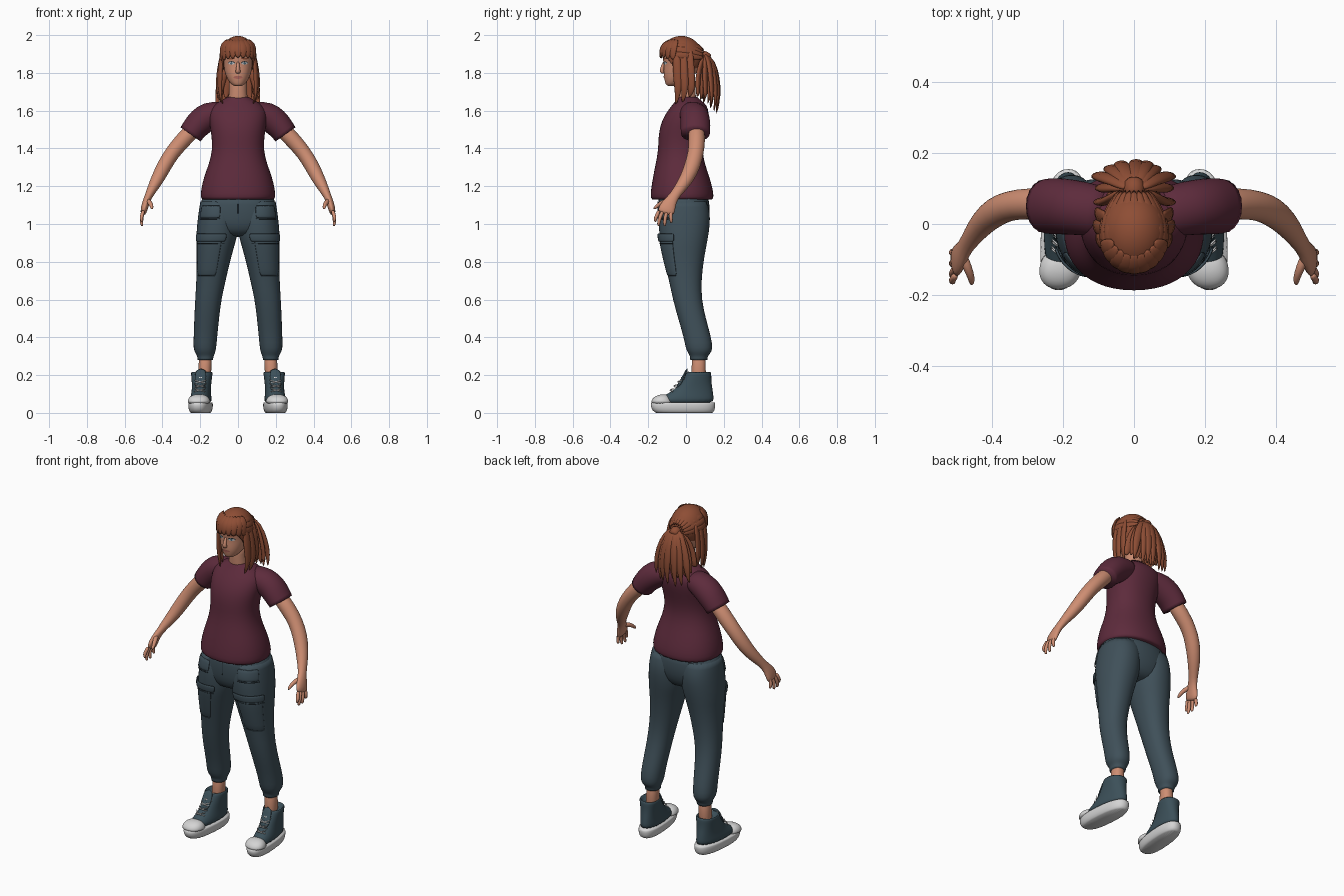
import bpy, bmesh, math, random
from mathutils import Vector, Matrix

random.seed(4)
if "Cube" in bpy.data.objects:
    bpy.data.objects.remove(bpy.data.objects["Cube"])


def material(name, *rgb):
    m = bpy.data.materials.new(name)
    m.use_nodes = True
    m.diffuse_color = (*rgb, 1)
    m.node_tree.nodes["Principled BSDF"].inputs["Base Color"].default_value = (*rgb, 1)
    return m


SKIN = material("skin", .62, .27, .17)
HAIR = material("auburn hair", .27, .075, .035)
SHIRT = material("maroon cotton", .11, .024, .045)
TROUSER = material("slate cloth", .05, .08, .1)
CANVAS = material("blue grey canvas", .045, .08, .1)
RUBBER = material("white rubber", .66, .66, .66)
LIPS = material("lips", .45, .14, .11)
EYE = material("eye white", .6, .6, .6)
IRIS = material("blue iris", .08, .15, .2)
SEAM = material("dark seam", .02, .032, .04)


def finish(name, bm, mat, mirror=False, levels=1, thick=0, move=None):
    """Turn a bmesh into a smooth object with its modifiers."""
    bmesh.ops.recalc_face_normals(bm, faces=bm.faces)
    me = bpy.data.meshes.new(name)
    bm.to_mesh(me)
    bm.free()
    me.materials.append(mat)
    if move:
        me.transform(move)
    me.shade_smooth()
    ob = bpy.data.objects.new(name, me)
    bpy.context.collection.objects.link(ob)
    if thick:
        ob.modifiers.new("Solid", "SOLIDIFY").thickness = thick
    if levels:
        sub = ob.modifiers.new("Smooth", "SUBSURF")
        sub.levels = sub.render_levels = levels
    if mirror:
        ob.modifiers.new("Mirror", "MIRROR")
    return ob


def loft(name, rings, mat, closed=True, sharp=False, **kw):
    """Bridge rings of points; closed rings get end caps."""
    bm = bmesh.new()
    crease = bm.edges.layers.float.new("crease_edge")
    rows = [[bm.verts.new(p) for p in ring] for ring in rings]
    n = len(rows[0])
    for a, b in zip(rows, rows[1:]):
        for i in range(n if closed else n - 1):
            j = (i + 1) % n
            bm.faces.new((a[i], a[j], b[j], b[i]))
    if closed:
        for row in (rows[0], rows[-1]):
            cap = bm.faces.new(row)
            for e in cap.edges:
                e[crease] = .8 if sharp else 0
    return finish(name, bm, mat, **kw)


def power(c, p):
    return math.copysign(abs(c) ** (2 / p), c)


def stack(name, rows, mat, p=2.2, n=24, arc=None, grow=0, **kw):
    """Horizontal rings, each given as z, x from, x to, y from, y to."""
    a0, a1 = arc or (0, 360)
    steps = n if arc is None else n - 1
    rings = []
    for z, x0, x1, y0, y1 in rows:
        ring = []
        for i in range(n):
            t = math.radians(a0 + (a1 - a0) * i / steps)
            ring.append(((x0 + x1) / 2 + ((x1 - x0) / 2 + grow) * power(math.cos(t), p),
                         (y0 + y1) / 2 + ((y1 - y0) / 2 + grow) * power(math.sin(t), p), z))
        rings.append(ring)
    return loft(name, rings, mat, closed=arc is None, **kw)


def even(rows):
    return [(z, -w, w, y0, y1) for z, w, y0, y1 in rows]


def at(rows, z):
    """Interpolate a stack row at height z."""
    for a, b in zip(rows, rows[1:]):
        if a[0] >= z >= b[0]:
            f = (a[0] - z) / (a[0] - b[0])
            return tuple(u + (v - u) * f for u, v in zip(a, b))


def tube(name, path, mat, ref=(0, 1, 0), n=12, **kw):
    """Elliptical rings along a path of (point, radius across, radius along ref)."""
    pts = [Vector(q[0]) for q in path]
    rings = []
    for i, (q, a, b) in enumerate(path):
        t = (pts[min(i + 1, len(pts) - 1)] - pts[max(i - 1, 0)]).normalized()
        v = Vector(ref)
        v = (v - t * v.dot(t)).normalized()
        u = v.cross(t)
        rings.append([pts[i] + u * a * math.cos(k * math.tau / n) + v * b * math.sin(k * math.tau / n)
                      for k in range(n)])
    return loft(name, rings, mat, **kw)


def lock(name, pts, wide, thin, ref=(1, 0, 0), **kw):
    """A flattened tapering lock of hair."""
    shape = [.6, 1, 1, .8, .15] if len(pts) == 5 else [.5, 1, .9, .5]
    return tube(name, [(q, thin * s, wide * s) for q, s in zip(pts, shape)], HAIR, ref, n=8, **kw)


# Shirt: body and sleeves
stack("shirt_body", even([
    (1.13, .19, -.18, .14), (1.14, .2, -.19, .148), (1.18, .198, -.187, .145), (1.25, .182, -.176, .125),
    (1.32, .154, -.161, .1), (1.39, .137, -.148, .086), (1.46, .14, -.147, .095), (1.52, .15, -.138, .11),
    (1.57, .155, -.117, .12), (1.61, .15, -.09, .12), (1.64, .118, -.065, .1), (1.66, .075, -.05, .072),
    (1.672, .058, -.042, .06)]), SHIRT, sharp=True)
tube("sleeve", [((.07, .03, 1.595), .055, .07), ((.15, .045, 1.577), .077, .077), ((.2, .05, 1.54), .076, .08),
                ((.23, .05, 1.505), .068, .08), ((.252, .05, 1.474), .066, .077)],
     SHIRT, n=20, mirror=True, sharp=True)

# Arms, hands and fingers
tube("arm", [((.2, .055, 1.54), .045, .045), ((.3, .058, 1.435), .044, .045), ((.35, .052, 1.375), .04, .042),
             ((.39, .035, 1.31), .04, .044), ((.425, .005, 1.24), .036, .038), ((.455, -.035, 1.185), .027, .03),
             ((.475, -.065, 1.145), .02, .026), ((.487, -.085, 1.115), .02, .036),
             ((.497, -.102, 1.08), .019, .046), ((.503, -.11, 1.05), .014, .044)], SKIN, n=16, mirror=True)
for finger, base, tip, low in (("index", -.142, -.162, 1.015), ("middle", -.12, -.145, .993),
                               ("ring", -.098, -.113, .993), ("little", -.078, -.078, 1.01)):
    tube(finger + "_finger", [((.5, base, 1.075), .011, .011), ((.51, (base + tip) / 2 - .004, 1.04), .011, .011),
                              ((.512, tip, low + .015), .01, .01), ((.506, tip, low - .006), .007, .007)],
         SKIN, n=8, mirror=True)
tube("thumb", [((.482, -.085, 1.125), .015, .015), ((.467, -.125, 1.115), .014, .014),
               ((.457, -.15, 1.098), .011, .011), ((.455, -.172, 1.078), .007, .007)],
     SKIN, ref=(1, 0, 0), n=8, mirror=True)

# Trousers: hips, legs, pockets and seams
stack("hips", even([(1.18, .185, -.15, .12), (1.1, .205, -.15, .126), (1.03, .213, -.148, .125),
                    (.97, .19, -.135, .105), (.93, .1, -.1, .07)]), TROUSER)
leg = [(1.12, .0, .2, -.13, .11), (1.06, .0, .21, -.144, .128), (1, .0, .217, -.147, .128),
       (.93, .004, .222, -.14, .118), (.88, .02, .222, -.133, .108), (.8, .042, .219, -.115, .093),
       (.7, .065, .221, -.09, .082), (.6, .088, .227, -.07, .083), (.5, .1, .232, -.042, .105),
       (.4, .11, .235, -.012, .134), (.34, .115, .237, -.002, .142), (.315, .122, .226, .012, .13),
       (.3, .13, .215, .022, .114), (.28, .132, .214, .022, .113)]
stack("trouser_leg", leg, TROUSER, mirror=True, sharp=True)
panels = (("cargo_pocket", (-105, -25), (.92, .88, .8, .72), .004), ("pocket_flap", (-115, -20), (.95, .93, .905), .011),
          ("hip_pocket", (-95, -30), (1.1, 1.06, 1.03), .004))
for name, arc, heights, grow in panels:
    stack(name, [at(leg, z) for z in heights], TROUSER, n=10, arc=arc, grow=grow, thick=.008, mirror=True)
for name, arc, z in (("hip_seam", (-95, -30), 1.03), ("flap_seam", (-115, -20), .9)):
    stack(name, [at(leg, z), at(leg, z - .005)], SEAM, n=10, arc=arc, grow=.006, thick=.003, mirror=True)
tube("fly_seam", [((0, -.149, 1.13), .002, .002), ((0, -.15, 1.03), .002, .002)], SEAM, n=6)
stack("ankle", [(.32, .136, .208, .03, .106), (.25, .142, .208, .032, .103), (.15, .14, .215, .02, .11)],
      SKIN, mirror=True)

# Shoes, sheared so that the toes point slightly outward
splay = Matrix(((1, -.08, 0, .197), (0, 1, 0, 0), (0, 0, 1, 0), (0, 0, 0, 1)))
shoe = dict(mirror=True, move=splay)
stack("shoe_sole", even([(0, .05, -.16, .14), (.012, .06, -.18, .153), (.04, .064, -.19, .157),
                         (.056, .061, -.185, .155)]), RUBBER, p=2.5, sharp=True, **shoe)
stack("shoe_upper", even([(.045, .057, -.165, .15), (.08, .055, -.14, .147), (.1, .052, -.1, .145),
                          (.125, .05, -.06, .141), (.155, .051, -.033, .136), (.19, .055, -.01, .134),
                          (.215, .058, .002, .135), (.219, .05, .012, .124), (.19, .04, .02, .115)]),
      CANVAS, **shoe)
stack("toe_cap", even([(.045, .062, -.187, -.06), (.065, .06, -.184, -.07), (.083, .052, -.172, -.08),
                       (.094, .035, -.15, -.095), (.098, .015, -.13, -.11)]), RUBBER, **shoe)
tube("shoe_tongue", [((0, -.05, .125), .012, .03), ((0, -.015, .18), .01, .032), ((0, .008, .237), .006, .03)],
     CANVAS, ref=(1, 0, 0), **shoe)
for i in range(5):
    y, z = -.088 + .02 * i, .112 + .022 * i
    for s in (-1, 1):
        tube("shoe_lace", [((-.034 * s, y + .022, z), .004, .004), ((0, y - .006, z + .008), .004, .004),
                           ((.034 * s, y + .03, z + .018), .004, .004)], RUBBER, n=6, **shoe)

# Neck and head
stack("neck", even([(1.62, .06, -.045, .065), (1.68, .048, -.045, .05), (1.73, .047, -.05, .05),
                    (1.78, .05, -.05, .055)]), SKIN)
head = stack("head", even([
    (1.73, .018, -.098, -.05), (1.738, .034, -.107, -.03), (1.757, .051, -.113, .01), (1.785, .065, -.119, .045),
    (1.82, .075, -.119, .07), (1.85, .08, -.118, .08), (1.88, .083, -.126, .083), (1.92, .083, -.124, .082),
    (1.955, .07, -.105, .065), (1.975, .04, -.07, .03)]), SKIN, levels=2)
tube("nose", [((0, -.115, 1.862), .006, .008), ((0, -.125, 1.83), .01, .009), ((0, -.13, 1.808), .013, .015),
              ((0, -.119, 1.797), .007, .012)], SKIN, ref=(1, 0, 0), n=10)
tube("ear", [((.079, -.005, 1.865), .008, .012), ((.086, .005, 1.845), .009, .019), ((.08, -.008, 1.81), .006, .01)],
     SKIN, n=8, mirror=True)


def face_patch(name, x, z, w, h, mat, lift, mirror=True):
    """A thin oval laid on the face."""
    bm = bmesh.new()
    bmesh.ops.create_circle(bm, cap_ends=True, cap_tris=True, segments=16, radius=1)
    move = Matrix.Translation((x, -.25, z)) @ Matrix.Rotation(math.pi / 2, 4, "X") @ Matrix.Diagonal((w, h, 1, 1))
    ob = finish(name, bm, mat, levels=0, move=move)
    wrap = ob.modifiers.new("Lay", "SHRINKWRAP")
    wrap.target, wrap.wrap_method, wrap.use_project_y = head, "PROJECT", True
    wrap.wrap_mode, wrap.offset = "ABOVE_SURFACE", lift
    if mirror:
        ob.modifiers.new("Mirror", "MIRROR")


face_patch("eye_lashes", .034, 1.853, .018, .009, SEAM, .001)
face_patch("eye_white", .034, 1.851, .016, .007, EYE, .002)
face_patch("iris", .034, 1.851, .006, .0065, IRIS, .003)
face_patch("eyebrow", .036, 1.876, .021, .004, HAIR, .002)
face_patch("mouth", 0, 1.776, .024, .008, LIPS, .002, False)

# Hair cap, cut along the hairline
bm = bmesh.new()
bmesh.ops.create_uvsphere(bm, u_segments=28, v_segments=18, radius=1)
bm.transform(Matrix.Translation((0, -.025, 1.885)) @ Matrix.Diagonal((.097, .115, .111, 1)))
bmesh.ops.bisect_plane(bm, geom=bm.verts[:] + bm.edges[:] + bm.faces[:], plane_co=(0, -.13, 1.91),
                       plane_no=(0, 1.2, 1), clear_inner=True)
finish("hair_cap", bm, HAIR, thick=.006)

# Combed locks running back to the hair tie
for i in range(11):
    a = math.radians(-85 + 17 * i)
    s, c = math.sin(a), math.cos(a)
    lock("combed_lock", [(.072 * s, -.095, 1.9 + .06 * c), (.095 * s, -.045, 1.888 + .102 * c),
                         (.092 * s, .02, 1.88 + .104 * c), (.04 * s, .1, 1.875 + .045 * c)],
         .022, .009, ref=(c, 0, -s))

# Fringe
for i in range(9):
    a = math.radians(-68 + 17 * i)
    s, c = math.sin(a), math.cos(a)
    low = 1.882 - .02 * abs(s) + random.uniform(-.006, .006)
    lock("fringe_lock", [(.06 * s, -.03 - .05 * c, 1.978), (.085 * s, -.03 - .09 * c, 1.955),
                         (.095 * s, -.03 - .107 * c, 1.92), (.094 * s, -.03 - .106 * c, low)],
         .025, .009, ref=(c, s, 0))

# Side locks framing the face
for x, y, low in ((.092, -.05, 1.63), (.1, -.015, 1.64), (.095, .02, 1.67)):
    lock("side_lock", [(.075, y, 1.93), (.092, y, 1.86), (x + .004, y + .005, 1.77), (x + .006, y + .01, 1.7),
                       (x - .012, y - .005, low)], .026, .014, ref=(.25, 1, 0), mirror=True)

# Ponytail
tube("hair_tie", [((0, .075, 1.89), .035, .035), ((0, .105, 1.885), .03, .03), ((0, .125, 1.87), .03, .03)],
     HAIR, ref=(1, 0, 0))
for layer, depth in enumerate((.168, .135, .095)):
    for i in range(-3, 4):
        x = i * .034 + random.uniform(-.008, .008)
        y = depth - .004 * i * i
        low = 1.575 + .012 * abs(i) + .035 * layer + random.uniform(-.015, .015)
        lock("ponytail_lock", [(x * .15, .1, 1.9 - .01 * layer), (x * .5, y * .6 + .045, 1.86),
                               (x * .85, y, 1.77), (x, y + .008, 1.68), (x * 1.05, y - .005, low)],
             .025, .014, ref=(1, -.1 * i, 0))
